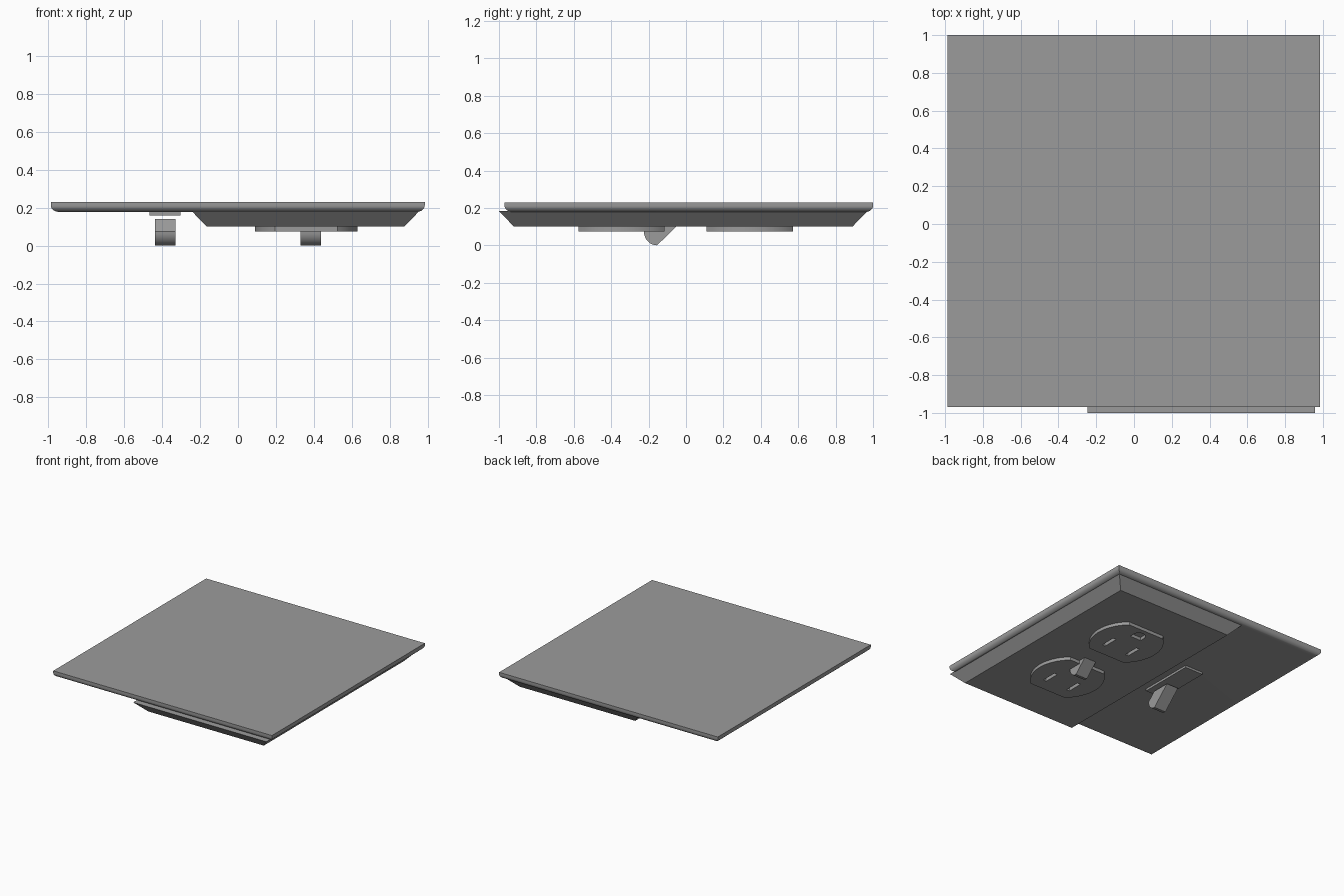
import bpy, bmesh
from math import sin, cos, pi, atan2, radians

if "Cube" in bpy.data.objects:
    bpy.data.objects.remove(bpy.data.objects["Cube"])

GREY = bpy.data.materials.new("dark_grey")
GREY.diffuse_color = (0.33, 0.33, 0.33, 1)
GREY.use_nodes = True
GREY.node_tree.nodes["Principled BSDF"].inputs["Base Color"].default_value = GREY.diffuse_color


def finish(bm, name):
    bmesh.ops.recalc_face_normals(bm, faces=bm.faces)
    me = bpy.data.meshes.new(name)
    bm.to_mesh(me)
    bm.free()
    me.materials.append(GREY)
    ob = bpy.data.objects.new(name, me)
    bpy.context.collection.objects.link(ob)
    return ob


def select(ob):
    bpy.ops.object.select_all(action='DESELECT')
    ob.select_set(True)
    bpy.context.view_layer.objects.active = ob


def smooth(ob):
    select(ob)
    bpy.ops.object.shade_smooth_by_angle(angle=radians(30))


def loft(name, rings):
    """Closed solid bridging equal-length rings of points."""
    bm = bmesh.new()
    rings = [[bm.verts.new(p) for p in ring] for ring in rings]
    n = len(rings[0])
    for a, b in zip(rings, rings[1:]):
        for k in range(n):
            bm.faces.new((a[k], a[(k + 1) % n], b[(k + 1) % n], b[k]))
    bm.faces.new(rings[0])
    bm.faces.new(rings[-1])
    return finish(bm, name)


def stacked_rect(name, x0, x1, y0, y1, steps):
    """Rectangles stacked as (inset, z)."""
    return loft(name, [[(x0 + i, y0 + i, z), (x1 - i, y0 + i, z),
                        (x1 - i, y1 - i, z), (x0 + i, y1 - i, z)] for i, z in steps])


# wall plate with rounded, mitred rim
R = 0.042
rim = [(0, 0.23)] + [(R - R * cos(t * pi / 16), 0.212 - 0.034 * sin(t * pi / 16)) for t in range(9)]
smooth(stacked_rect("wall_plate", -0.987, 0.985, -0.97, 1.0, rim))

# bevelled outlet housing and switch surround
stacked_rect("outlet_housing", -0.245, 0.957, -1.0, 0.97, [(0, 0.183), (0.08, 0.1)])
stacked_rect("switch_surround", -0.467, -0.302, -0.22, 0.24, [(0, 0.18), (0, 0.16)])


def socket(name, cx, cy):
    """Rounded socket face with two slots and a ground hole."""
    c, r = -0.034, 0.304
    a = atan2(0.232, 0.165 - c)
    arc = [(c + r * cos(-a + 2 * a * i / 20), r * sin(-a + 2 * a * i / 20)) for i in range(21)]
    outlines = [arc + [(-x, -y) for x, y in arc]]
    for sx in (-0.113, 0.113):
        outlines.append([(sx - .014, -.13), (sx + .014, -.13), (sx + .014, 0), (sx - .014, 0)])
    outlines.append([(0.05 * cos(t * pi / 12), 0.145 + 0.05 * sin(t * pi / 12)) for t in range(13)]
                    + [(-0.05, 0.105), (0.05, 0.105)])
    cu = bpy.data.curves.new(name, 'CURVE')
    cu.dimensions = '2D'
    cu.fill_mode = 'BOTH'
    cu.extrude = 0.0135
    cu.materials.append(GREY)
    for pts in outlines:
        s = cu.splines.new('POLY')
        s.points.add(len(pts) - 1)
        for p, (x, y) in zip(s.points, pts):
            p.co = (x, y, 0, 1)
        s.use_cyclic_u = True
    ob = bpy.data.objects.new(name, cu)
    ob.location = (cx, cy, 0.0875)
    bpy.context.collection.objects.link(ob)
    select(ob)
    bpy.ops.object.convert(target='MESH')
    smooth(bpy.context.object)


socket("upper_socket", 0.36, 0.34)
socket("lower_socket", 0.36, -0.345)

# tilted lever with rounded tip, mirrored across x
profile = [(-0.01, 0.14), (-0.155, 0.0)]
profile += [(-0.155 - 0.07 * sin(t * pi / 16), 0.075 - 0.075 * cos(t * pi / 16)) for t in range(1, 9)]
profile += [(-0.16, 0.14)]
lever = loft("switch_lever", [[(x, y, z) for y, z in profile] for x in (-0.437, -0.33)])
smooth(lever)
lever.modifiers.new("mirror", 'MIRROR')
